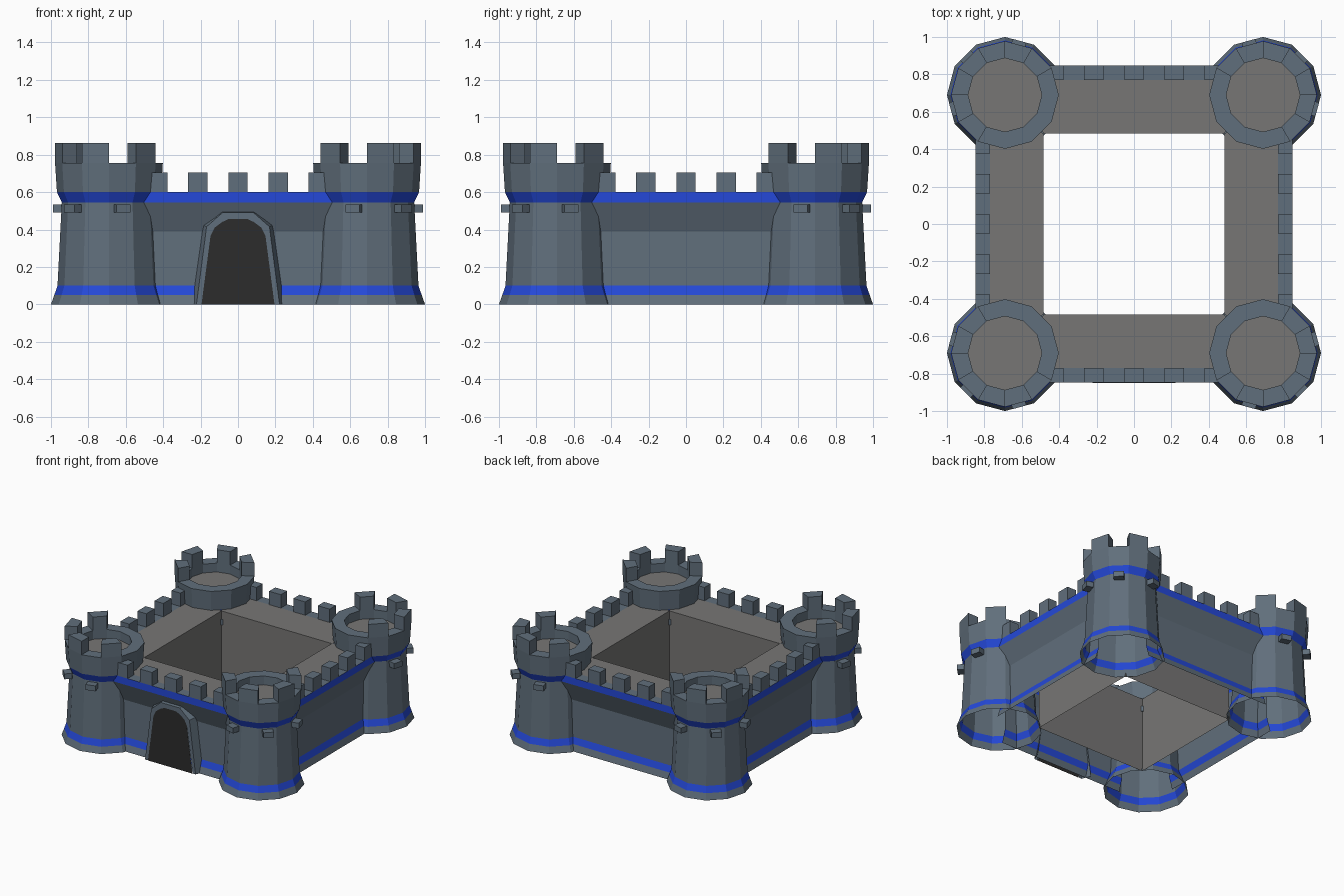
import bpy, bmesh, math
from mathutils import Matrix, Vector

if "Cube" in bpy.data.objects:
    bpy.data.objects.remove(bpy.data.objects["Cube"])

def mat(name, rgb):
    m = bpy.data.materials.new(name)
    m.diffuse_color = (*rgb, 1)
    m.use_nodes = True
    m.node_tree.nodes["Principled BSDF"].inputs["Base Color"].default_value = m.diffuse_color
    return m

SLATE, BLUE, FLOOR, DARK = range(4)
MATS = [mat("slate_stone", (0.118, 0.158, 0.200)), mat("blue_band", (0.018, 0.066, 0.69)),
        mat("floor_grey", (0.185, 0.182, 0.178)), mat("dark_opening", (0.025, 0.025, 0.025))]

def finish(name, bm, normals=True):
    bmesh.ops.remove_doubles(bm, verts=bm.verts, dist=0.0001)
    if normals:
        bmesh.ops.recalc_face_normals(bm, faces=bm.faces)
    me = bpy.data.meshes.new(name)
    bm.to_mesh(me)
    bm.free()
    for m in MATS:
        me.materials.append(m)
    ob = bpy.data.objects.new(name, me)
    bpy.context.collection.objects.link(ob)
    return ob

def face(bm, pts, m=SLATE):
    f = bm.faces.new([bm.verts.new(p) for p in pts])
    f.material_index = m

def box(bm, x0, x1, y0, y1, z0, z1, M=Matrix()):
    c = Matrix.Translation(((x0 + x1) / 2, (y0 + y1) / 2, (z0 + z1) / 2))
    s = Matrix.Diagonal((x1 - x0, y1 - y0, z1 - z0, 1))
    bmesh.ops.create_cube(bm, size=1, matrix=M @ c @ s)

def band(z0, z1):
    zm = (z0 + z1) / 2
    return BLUE if 0.05 < zm < 0.10 or 0.545 < zm < 0.60 else SLATE

def polar(r, deg, z):
    a = math.radians(deg)
    return Vector((r * math.cos(a), r * math.sin(a), z))

# ---- corner tower (front-left orientation, diagonal at 225 degrees) ----
TOWER = [(.31, 0), (.292, .05), (.275, .10), (.252, .545), (.278, .60), (.288, .755),
         (.197, .755), (.197, .685)]
RO, RI = .288, .197

def tower(name, loc, turn):
    # shell, rim and floor
    bm = bmesh.new()
    for k in range(12):
        a, b = 30 * k, 30 * k + 30
        for (r0, z0), (r1, z1) in zip(TOWER, TOWER[1:]):
            face(bm, [polar(r0, a, z0), polar(r0, b, z0), polar(r1, b, z1), polar(r1, a, z1)],
                 band(z0, z1))
    face(bm, [polar(RI, 30 * k, .685) for k in range(12)], FLOOR)
    parts = [finish(name, bm, False)]
    # battlements on the outer side
    bm = bmesh.new()
    for a in (120, 180, 240, 300):
        b = a + 30
        lo = [polar(RI, a, .755), polar(RO, a, .755), polar(RO, b, .755), polar(RI, b, .755)]
        hi = [p + Vector((0, 0, .107)) for p in lo]
        face(bm, hi)
        for i in range(4):
            j = (i + 1) % 4
            face(bm, [lo[i], lo[j], hi[j], hi[i]])
    parts.append(finish(name + "_battlements", bm))
    # small stone brackets below the upper band
    bm = bmesh.new()
    for a in range(45, 360, 60):
        box(bm, .235, .30, -.038, .038, .492, .535, Matrix.Rotation(math.radians(a), 4, 'Z'))
    parts.append(finish(name + "_brackets", bm))
    for o in parts:
        o.location = loc
        o.rotation_euler.z = turn

# ---- curtain wall, front side (y negative) ----
WALL = [(.82, 0), (.805, .05), (.79, .10), (.785, .39), (.848, .545), (.848, .60), (.77, .60)]

def wall(name, turn):
    bm = bmesh.new()
    L = .55
    for (y0, z0), (y1, z1) in zip(WALL, WALL[1:]):
        face(bm, [(-L, -y0, z0), (L, -y0, z0), (L, -y1, z1), (-L, -y1, z1)], band(z0, z1))
    parts = [finish(name, bm, False)]
    # wall walk and inner courtyard face
    bm = bmesh.new()
    c = .485
    face(bm, [(-.62, -.77, .6), (.62, -.77, .6), (c, -c, .6), (-c, -c, .6)], FLOOR)
    face(bm, [(c, -c, 0), (-c, -c, 0), (-c, -c, .6), (c, -c, .6)], FLOOR)
    parts.append(finish(name + "_walk", bm, False))
    # battlements
    bm = bmesh.new()
    for i in range(-2, 3):
        x = i * .2145
        box(bm, x - .052, x + .052, -.848, -.77, .60, .706)
    parts.append(finish(name + "_battlements", bm))
    for o in parts:
        o.rotation_euler.z = turn

for i, (side, corner) in enumerate((("front", "front_left"), ("right", "front_right"),
                                    ("back", "back_right"), ("left", "back_left"))):
    t = i * math.pi / 2
    wall(side + "_wall", t)
    tower(corner + "_tower", Matrix.Rotation(t, 3, 'Z') @ Vector((-.69, -.69, 0)), t)

# ---- gate: bevelled frame around a dark opening ----
def mirrored(half):
    return half + [(-x, z) for x, z in reversed(half)]

back = mirrored([(.25, 0), (.187, .425), (.087, .502)])
front = mirrored([(.222, 0), (.168, .415), (.083, .49)])
inner = mirrored([(.195, 0), (.147, .365), (.085, .44)])
bm = bmesh.new()
for i in range(5):
    j = i + 1
    rings = [(back, -.78), (front, -.85), (inner, -.85), (inner, -.835)]
    for (p, y0), (q, y1) in zip(rings, rings[1:]):
        face(bm, [(p[i][0], y0, p[i][1]), (p[j][0], y0, p[j][1]),
                  (q[j][0], y1, q[j][1]), (q[i][0], y1, q[i][1])])
finish("gate_frame", bm)
bm = bmesh.new()
door = mirrored([(.195, 0), (.147, .365), (.125, .41), (.085, .44), (.05, .456)])
face(bm, [(x, -.852 if z > .365 else -.848, z) for x, z in reversed(door)], DARK)
for v in bm.verts:
    v.co.y = -.852
finish("gate_opening", bm, False)
bpy.context.view_layer.update()
# keep the opening facing the front
me = bpy.data.objects["gate_opening"].data
if me.polygons[0].normal.y > 0:
    me.flip_normals()
